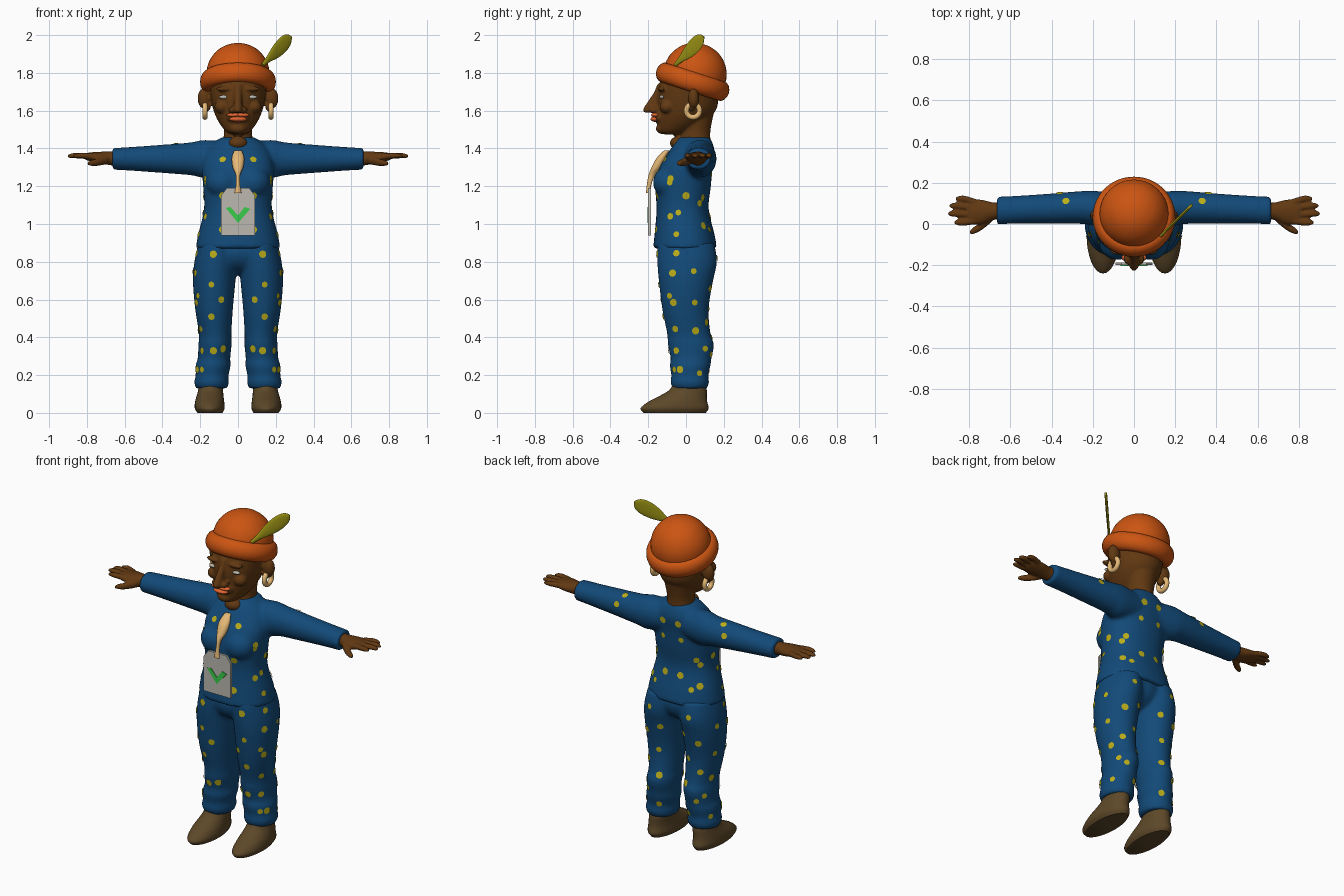
import bpy, bmesh, math
from mathutils import Vector, Matrix
from mathutils.bvhtree import BVHTree

cube = bpy.data.objects.get("Cube")
if cube:
    bpy.data.objects.remove(cube)


def material(name, *rgb):
    m = bpy.data.materials.new(name)
    m.use_nodes = True
    m.diffuse_color = (*rgb, 1)
    m.node_tree.nodes["Principled BSDF"].inputs["Base Color"].default_value = (*rgb, 1)
    return m


BLUE = material("cloth_blue", .006, .068, .19)
YELLOW = material("dot_yellow", .5, .42, .01)
SKIN = material("skin_brown", .12, .04, .006)
ORANGE = material("hat_orange", .6, .09, .006)
SHOE = material("shoe_brown", .11, .065, .022)
CREAM = material("cream", .78, .48, .18)
GREY = material("light_grey", .5, .48, .43)
GREEN = material("mark_green", .04, .6, .07)
LIP = material("lip_orange", .75, .13, .03)
LEAF = material("feather_olive", .36, .32, .008)
SIDES = (1, -1)


def ball(bm, loc, size, side=1):
    m = Matrix.Translation((loc[0] * side, loc[1], loc[2])) @ Matrix.Diagonal((*size, 1))
    bmesh.ops.create_uvsphere(bm, u_segments=24, v_segments=16, radius=1, matrix=m)


def loft(bm, rings, axis="z", side=1, matrix=None, power=1.0, steps=4, n=32):
    """Smooth tube through rings (position, centre a, centre b, radius a, radius b)."""
    dense = []
    for i in range(len(rings) - 1):
        p = [rings[max(0, min(len(rings) - 1, i + k))] for k in (-1, 0, 1, 2)]
        for s in range(steps):
            t = s / steps
            dense.append([b + t * ((c - a) + t * ((2 * a - 5 * b + 4 * c - d)
                          + t * (3 * b - a - 3 * c + d))) / 2 for a, b, c, d in zip(*p)])
    dense.append(rings[-1])
    loops = []
    for t, a, b, ra, rb in dense:
        loop = []
        for k in range(n):
            c, s = math.cos(math.tau * k / n), math.sin(math.tau * k / n)
            u = a + max(ra, .002) * math.copysign(abs(c) ** power, c)
            v = b + max(rb, .002) * math.copysign(abs(s) ** power, s)
            co = Vector((u, v, t) if axis == "z" else (t, u, v))
            co.x *= side
            loop.append(bm.verts.new(matrix @ co if matrix else co))
        loops.append(loop)
    for lo, hi in zip(loops, loops[1:]):
        for k in range(n):
            bm.faces.new((lo[k], lo[k - 1], hi[k - 1], hi[k]))
    bm.faces.new(loops[0])
    bm.faces.new(loops[-1])


def finish(name, bm, mat, voxel=0, smooth=4):
    """Turn a bmesh into an object; a voxel size fuses its parts into one skin."""
    bmesh.ops.recalc_face_normals(bm, faces=bm.faces)
    me = bpy.data.meshes.new(name)
    bm.to_mesh(me)
    bm.free()
    me.shade_smooth()
    me.set_sharp_from_angle(angle=math.radians(50))
    me.materials.append(mat)
    ob = bpy.data.objects.new(name, me)
    bpy.context.collection.objects.link(ob)
    if voxel:
        r = ob.modifiers.new("Fuse", "REMESH")
        r.mode, r.voxel_size, r.use_smooth_shade = "VOXEL", voxel, True
        s = ob.modifiers.new("Soften", "SMOOTH")
        s.factor, s.iterations = .5, smooth
    return ob


def plate(name, outline, y, depth, mat):
    """Flat upright plate from an (x, z) outline."""
    bm = bmesh.new()
    face = bm.faces.new([bm.verts.new((x, y, z)) for x, z in outline])
    out = bmesh.ops.extrude_face_region(bm, geom=[face])["geom"]
    for v in out:
        if isinstance(v, bmesh.types.BMVert):
            v.co.y += depth
    return finish(name, bm, mat)


# Shirt: torso, bust and sleeves fused
bm = bmesh.new()
loft(bm, [(.87, 0, -.005, .225, .17), (.95, 0, -.008, .21, .158), (1.08, 0, -.018, .18, .138),
          (1.2, 0, -.015, .185, .147), (1.3, 0, 0, .19, .14), (1.38, 0, .03, .17, .122),
          (1.43, 0, .04, .13, .1), (1.46, 0, .045, .085, .08)], power=.9)
for s in SIDES:
    ball(bm, (.08, -.09, 1.22), (.09, .085, .085), s)
    loft(bm, [(.06, .065, 1.35, .08, .085), (.18, .075, 1.345, .085, .1), (.25, .08, 1.345, .08, .087),
              (.4, .075, 1.345, .073, .075), (.55, .07, 1.345, .068, .064),
              (.665, .065, 1.345, .067, .057)], "x", s)
shirt = finish("shirt", bm, BLUE, .011, 5)

# Trousers: two legs and the seat
bm = bmesh.new()
ball(bm, (0, 0, .85), (.2, .145, .12))
for s in SIDES:
    loft(bm, [(.13, .14, .02, .082, .09), (.16, .14, .02, .092, .102), (.2, .137, .02, .087, .098),
              (.25, .132, .022, .093, .108), (.29, .127, .027, .086, .108), (.36, .122, .026, .088, .122),
              (.42, .121, .015, .086, .115), (.55, .127, -.003, .1, .123), (.7, .126, 0, .113, .144),
              (.8, .118, .006, .113, .158), (.9, .105, 0, .105, .15)], side=s)
trousers = finish("trousers", bm, BLUE, .011, 3)

# Shoes
for s, label in zip(SIDES, ("left", "right")):
    bm = bmesh.new()
    loft(bm, [(0, .148, -.06, .066, .165), (.025, .15, -.06, .079, .18), (.06, .15, -.043, .077, .155),
              (.09, .148, -.015, .071, .125), (.12, .145, .01, .066, .1), (.16, .145, .02, .063, .083)], side=s)
    finish(label + "_shoe", bm, SHOE)

# Hands: palm, thumb and four fingers
for s, label in zip(SIDES, ("left", "right")):
    bm = bmesh.new()
    loft(bm, [(.63, .065, 1.345, .045, .04), (.68, .062, 1.348, .042, .036), (.74, .058, 1.352, .06, .03),
              (.79, .058, 1.356, .06, .022), (.81, .058, 1.358, .05, .015)], "x", s)
    loft(bm, [(.69, .03, 1.34, .02, .022), (.74, -.01, 1.328, .02, .02),
              (.78, -.033, 1.322, .016, .014), (.797, -.04, 1.32, .006, .006)], "x", s)
    for y, tip_y, tip in ((.105, .122, .865), (.075, .088, .895), (.043, .05, .902), (.015, .008, .872)):
        loft(bm, [(.77, y, 1.358, .017, .016), (tip - .04, tip_y, 1.362, .016, .014),
                  (tip - .01, tip_y, 1.36, .012, .01), (tip, tip_y, 1.359, .004, .004)], "x", s)
    finish(label + "_hand", bm, SKIN, .006, 2)

# Head with neck, nose, brows, cheeks and ears
bm = bmesh.new()
loft(bm, [(1.475, 0, -.08, .04, .045), (1.495, 0, -.06, .07, .09), (1.55, 0, -.02, .108, .133),
          (1.61, 0, .005, .132, .157), (1.68, 0, .01, .145, .163), (1.78, 0, .03, .15, .16),
          (1.85, 0, .04, .12, .13)])
loft(bm, [(1.37, 0, .045, .08, .08), (1.44, 0, .047, .078, .082), (1.5, 0, .05, .075, .08),
          (1.6, 0, .06, .09, .09)])
ball(bm, (0, -.045, 1.428), (.05, .04, .035))
ball(bm, (0, -.125, 1.505), (.045, .035, .028))
ball(bm, (0, -.14, 1.565), (.06, .03, .035))
loft(bm, [(1.59, 0, -.18, .026, .042), (1.61, 0, -.18, .026, .046), (1.65, 0, -.165, .021, .036),
          (1.7, 0, -.148, .02, .02), (1.74, 0, -.14, .02, .012)])
for s in SIDES:
    ball(bm, (.03, -.17, 1.603), (.02, .026, .018), s)
    ball(bm, (.07, -.128, 1.715), (.048, .022, .014), s)
    ball(bm, (.085, -.1, 1.62), (.04, .04, .035), s)
    ball(bm, (.178, .04, 1.665), (.036, .03, .055), s)
    ball(bm, (.165, .03, 1.62), (.02, .022, .025), s)
head = finish("head", bm, SKIN, .007, 2)

# Lips
bm = bmesh.new()
for s in SIDES:
    ball(bm, (.022, -.163, 1.577), (.038, .022, .012), s)
ball(bm, (0, -.163, 1.555), (.046, .025, .014))
finish("lips", bm, LIP)

# Eyes and hoop earrings
for s, label in zip(SIDES, ("left", "right")):
    bm = bmesh.new()
    ball(bm, (.075, -.128, 1.672), (.027, .012, .01), s)
    finish(label + "_eye", bm, GREY)
    bpy.ops.mesh.primitive_torus_add(location=(.175 * s, .037, 1.6), rotation=(0, math.pi / 2, 0),
                                     major_radius=.035, minor_radius=.014,
                                     major_segments=28, minor_segments=12)
    hoop = bpy.context.object
    hoop.name = label + "_earring"
    hoop.data.materials.append(CREAM)
    bpy.ops.object.shade_smooth()

# Hat: dome and rolled brim, tipped backwards
tilt = Matrix.Translation((0, .035, 1.753)) @ Matrix.Rotation(math.radians(-18), 4, "X")
bm = bmesh.new()
loft(bm, [(z, 0, 0, r, r) for z, r in ((-.03, .16), (.05, .167), (.11, .153), (.16, .118),
                                       (.19, .075), (.205, .03), (.207, .004))], matrix=tilt, n=40)
finish("hat_dome", bm, ORANGE)
bpy.ops.mesh.primitive_torus_add(major_radius=.16, minor_radius=.041, major_segments=48, minor_segments=16)
brim = bpy.context.object
brim.name = "hat_brim"
brim.data.transform(tilt @ Matrix.Diagonal((1, 1, 1.3, 1)))
brim.data.materials.append(ORANGE)
bpy.ops.object.shade_smooth()

# Feather: thin leaf leaning out of the brim
along, normal = Vector((1, 1, 1)).normalized(), Vector((1, -1, 0)).normalized()
frame = Matrix((normal.cross(along), normal, along)).transposed().to_4x4()
bm = bmesh.new()
loft(bm, [(t * .26, 0, 0, w, .007) for t, w in ((0, .01), (.2, .018), (.45, .036), (.7, .043),
                                               (.88, .035), (.97, .018), (1, .004))],
     matrix=Matrix.Translation((.13, -.058, 1.842)) @ frame, n=16)
finish("feather", bm, LEAF)

# Neck strap, badge and its check mark
bm = bmesh.new()
loft(bm, [(1.39, 0, -.1, .02, .015), (1.35, 0, -.13, .033, .025), (1.3, 0, -.155, .028, .027),
          (1.26, 0, -.18, .012, .018), (1.21, 0, -.195, .011, .012), (1.165, 0, -.2, .018, .012)], n=16)
finish("neck_strap", bm, CREAM)
plate("badge", [(-.09, .94), (.09, .94), (.09, 1.15), (.06, 1.19), (-.06, 1.19), (-.09, 1.15)],
      -.2, .014, GREY)
plate("badge_mark", [(0, 1.005), (.065, 1.08), (.035, 1.09), (0, 1.045), (-.04, 1.09), (-.065, 1.085)],
      -.204, .006, GREEN)

# Polka dots: thin discs laid on the cloth, placed by casting onto it
deps = bpy.context.evaluated_depsgraph_get()
FRONT = ((.13, .84), (.14, .68), (.14, .51), (.13, .33), (.19, .23), (.09, .6), (.08, .34), (.21, .62),
         (.08, 1.34), (.08, 1.15), (.17, 1.22), (.17, 1.04), (.08, .97))
BACK = ((.13, .82), (.08, .7), (.17, .66), (.1, .55), (.17, .48), (.09, .4), (.16, .31), (.1, .22),
        (.05, 1.36), (.06, 1.26), (.13, 1.14), (.05, 1.04), (.12, .97), (.36, 1.37))
SIDE = ((-.07, .74), (.04, .75), (-.05, .845), (-.065, .585), (.045, .585), (-.055, .445), (.05, .435),
        (.1, .34), (-.05, .33), (-.03, .23), (.07, .21), (-.08, 1.24), (0, 1.15), (-.04, 1.06),
        (.07, 1.11), (.09, .99), (-.05, .945))
for ob, low, high in ((shirt, .9, 2), (trousers, 0, .9)):
    tree = BVHTree.FromObject(ob, deps)
    rays = []
    for s in SIDES:
        rays += [((x * s, -1, z), (0, 1, 0)) for x, z in FRONT]
        rays += [((x * s, 1, z), (0, -1, 0)) for x, z in BACK]
        rays += [((s, y, z), (-s, 0, 0)) for y, z in SIDE]
        rays.append(((.33 * s, .11, 3), (0, 0, -1)))
    bm = bmesh.new()
    for i, (start, way) in enumerate(rays):
        if way[2] == 0 and not low < start[2] < high:
            continue
        hit, nor, _, _ = tree.ray_cast(Vector(start), Vector(way))
        if hit:
            turn = nor.to_track_quat("Z", "Y").to_matrix().to_4x4()
            bmesh.ops.create_circle(bm, cap_ends=True, segments=10, radius=(.02, .016, .018)[i % 3],
                                    matrix=Matrix.Translation(hit + nor * .004) @ turn)
    finish(ob.name + "_dots", bm, YELLOW)
